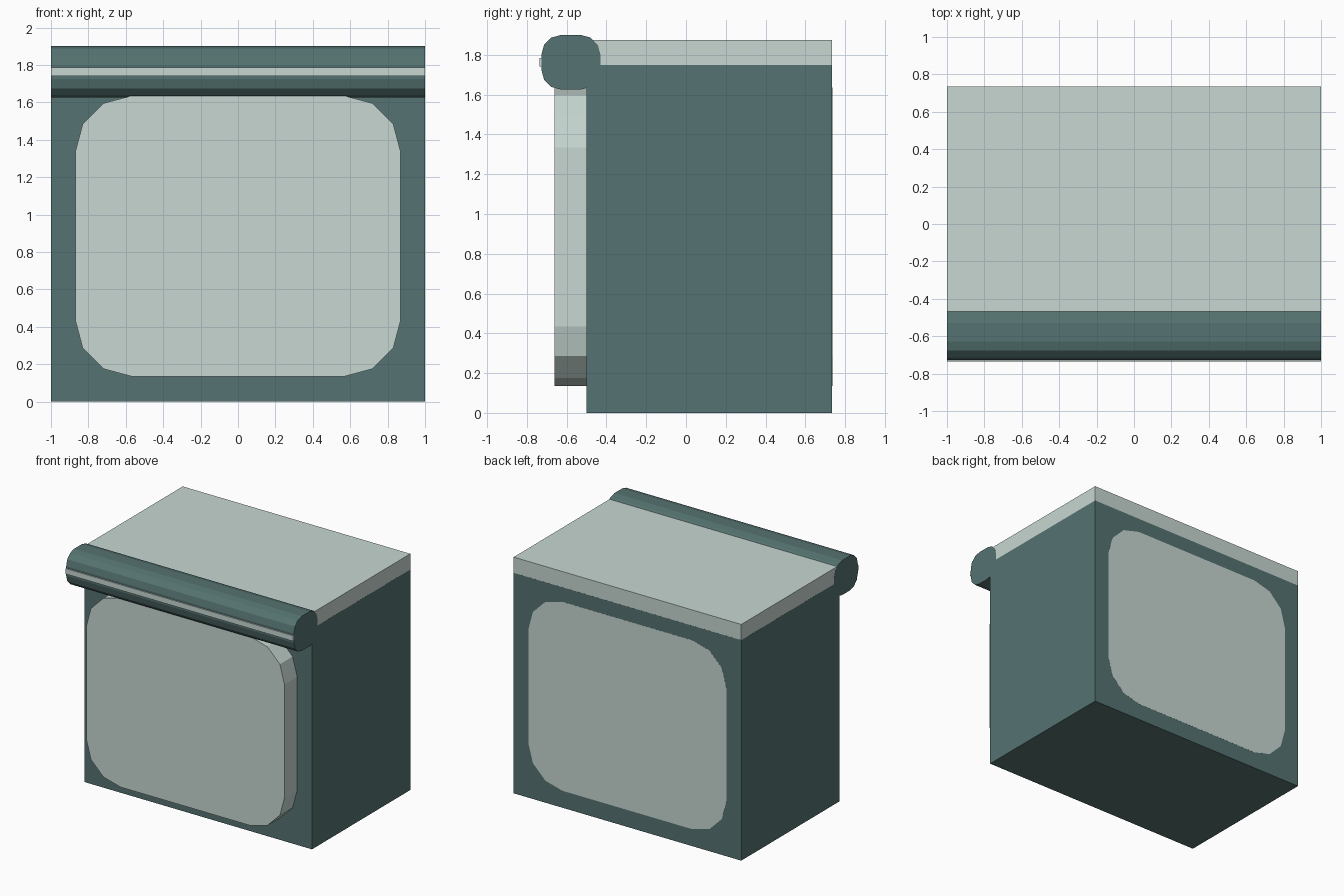
import bpy, bmesh
from math import cos, sin, radians

if "Cube" in bpy.data.objects:
    bpy.data.objects.remove(bpy.data.objects["Cube"])


def material(name, color):
    m = bpy.data.materials.new(name)
    m.diffuse_color = (*color, 1)
    m.use_nodes = True
    m.node_tree.nodes["Principled BSDF"].inputs["Base Color"].default_value = m.diffuse_color
    return m


DARK = material("dark_teal", (0.09, 0.17, 0.165))
LIGHT = material("pale_grey_green", (0.57, 0.68, 0.64))


def prism(name, points, offset, mat):
    """Extrude a closed 3D outline along an offset vector."""
    bm = bmesh.new()
    face = bm.faces.new([bm.verts.new(p) for p in points])
    ext = bmesh.ops.extrude_face_region(bm, geom=[face])
    verts = [g for g in ext["geom"] if isinstance(g, bmesh.types.BMVert)]
    bmesh.ops.translate(bm, verts=verts, vec=offset)
    bmesh.ops.recalc_face_normals(bm, faces=bm.faces)
    mesh = bpy.data.meshes.new(name)
    bm.to_mesh(mesh)
    bm.free()
    mesh.materials.append(mat)
    ob = bpy.data.objects.new(name, mesh)
    bpy.context.collection.objects.link(ob)
    return ob


def box(name, x, y, z, mat):
    pts = [(-x, y[0], z[0]), (x, y[0], z[0]), (x, y[0], z[1]), (-x, y[0], z[1])]
    return prism(name, pts, (0, y[1] - y[0], 0), mat)


def rounded_rect(u, v, r):
    """Rectangle outline with three flat facets on each corner."""
    corners = [(u[1] - r, v[1] - r, 0), (u[0] + r, v[1] - r, 90),
               (u[0] + r, v[0] + r, 180), (u[1] - r, v[0] + r, 270)]
    return [(cu + r * cos(radians(a + k)), cv + r * sin(radians(a + k)))
            for cu, cv, a in corners for k in (0, 30, 60, 90)]


# Main cabinet
box("cabinet_body", 1.0, (-0.5, 0.735), (0, 1.75), DARK)

# Worktop slab, sunk into the cabinet
box("top_slab", 0.9995, (-0.5, 0.7345), (1.65, 1.875), LIGHT)

# Rounded panel running right through from front to back
outline = rounded_rect((-0.87, 0.87), (0.135, 1.635), 0.30)
prism("rounded_panel", [(x, -0.66, z) for x, z in outline], (0, 1.3957, 0), LIGHT)

# Faceted front rail along the top edge
outline = rounded_rect((-0.727, -0.43), (1.625, 1.9), 0.10)
prism("front_rail", [(-1.0, y, z) for y, z in outline], (2.0, 0, 0), DARK)

# Thin trim strip on the rail
box("rail_trim", 1.0, (-0.736, -0.70), (1.742, 1.785), LIGHT)
